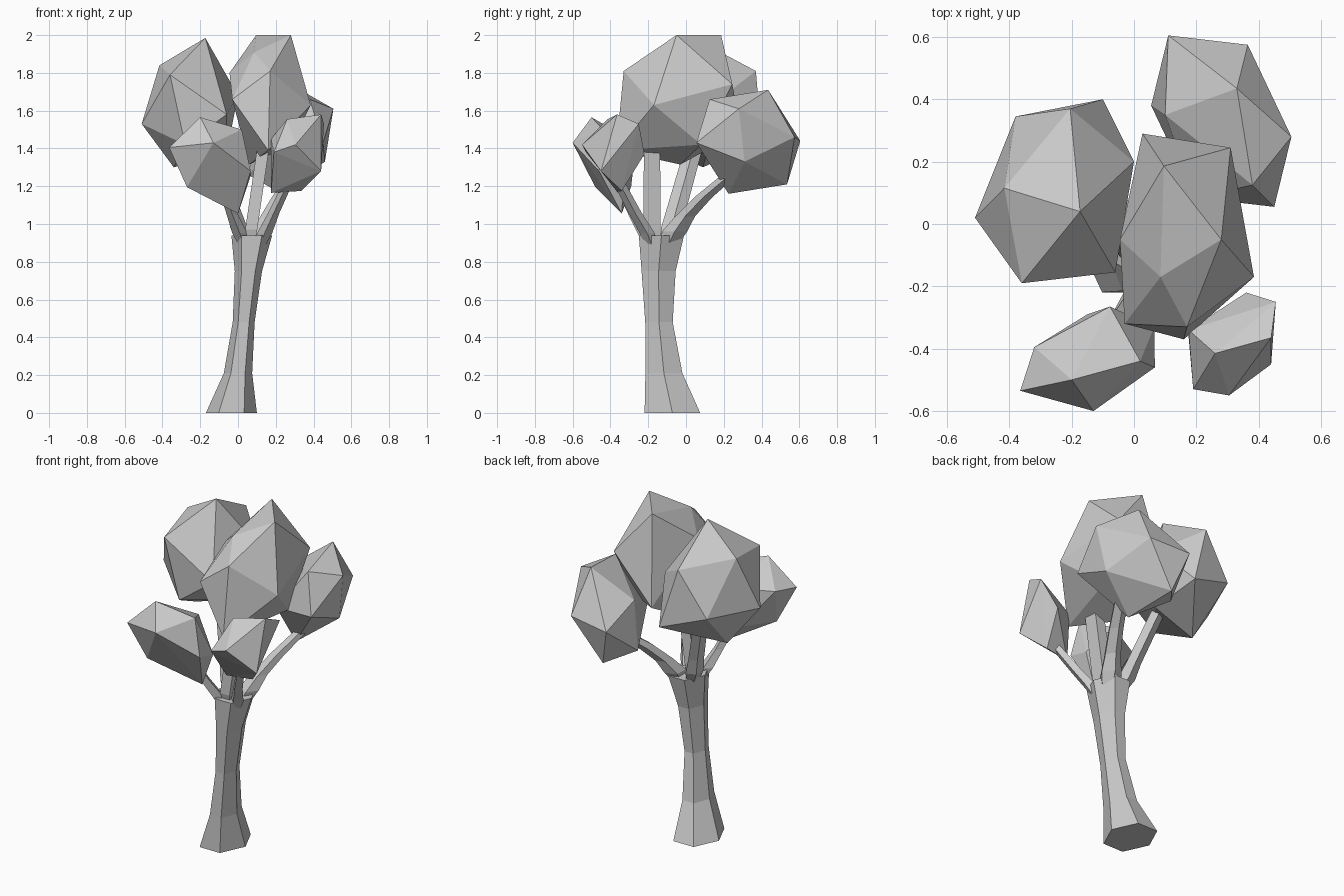
import bpy, bmesh, math
from mathutils import Vector


def finish(name, bm):
    bmesh.ops.recalc_face_normals(bm, faces=bm.faces[:])
    mesh = bpy.data.meshes.new(name)
    bm.to_mesh(mesh)
    bm.free()
    bpy.context.collection.objects.link(bpy.data.objects.new(name, mesh))


def loft(name, rings, sides, turn=0.0):
    """Low-poly tapered limb through horizontal rings (x, y, z, rx, ry)."""
    bm = bmesh.new()
    loops = []
    for x, y, z, rx, ry in rings:
        angles = [turn + math.tau * i / sides for i in range(sides)]
        loops.append([bm.verts.new((x + rx * math.cos(a), y + ry * math.sin(a), z))
                      for a in angles])
    for low, high in zip(loops, loops[1:]):
        for i in range(sides):
            j = (i + 1) % sides
            bm.faces.new((low[i], low[j], high[j], high[i]))
    bm.faces.new(loops[0][::-1])
    bm.faces.new(loops[-1])
    finish(name, bm)


def leaf_clump(name, points, centre=None):
    """Faceted hull; with a centre, every corner is also reflected through it."""
    pts = [Vector(p) for p in points]
    if centre:
        pts += [2 * Vector(centre) - p for p in pts]
    bm = bmesh.new()
    for p in pts:
        bm.verts.new(p)
    bmesh.ops.convex_hull(bm, input=bm.verts[:])
    loose = [v for v in bm.verts if not v.link_faces]
    bmesh.ops.delete(bm, geom=loose, context='VERTS')
    finish(name, bm)


# trunk with flared foot and widening fork
loft("trunk", [(-.035, -.072, 0, .135, .17), (0, -.117, .21, .075, .113),
               (.03, -.143, .48, .058, .084), (.055, -.145, .75, .072, .104),
               (.073, -.130, .94, .108, .138)], 6)

# branches, rooted inside the trunk
loft("branch_left", [(.04, -.11, .86, .02, .03), (0, -.075, .98, .05, .06),
                     (-.03, -.05, 1.08, .042, .055), (-.13, .04, 1.40, .04, .05)], 5)
loft("branch_middle", [(.06, -.17, .86, .03, .04), (.07, -.18, .97, .045, .065),
                       (.14, -.18, 1.45, .045, .06)], 4, math.pi / 4)
loft("branch_back", [(.09, -.12, .84, .03, .04), (.12, -.06, .96, .06, .07),
                     (.155, -.005, 1.04, .045, .055), (.21, .09, 1.14, .04, .05),
                     (.28, .22, 1.25, .035, .045)], 5)
loft("branch_front_left", [(.04, -.18, .86, .02, .03), (.01, -.215, .95, .04, .04),
                           (-.03, -.27, 1.05, .03, .035), (-.10, -.37, 1.25, .025, .03)], 4)
loft("branch_front_right", [(.11, -.17, .86, .02, .03), (.14, -.205, .95, .04, .04),
                            (.19, -.27, 1.06, .03, .035), (.28, -.37, 1.25, .025, .03)], 4)

# leaf clumps
leaf_clump("leaves_left", [
    (-.173, .04, 1.985), (-.416, .115, 1.84), (-.205, .37, 1.81),
    (-.51, .02, 1.53), (-.36, -.19, 1.79), (-.06, -.155, 1.58),
    (-.38, .345, 1.55), (-.10, .40, 1.45), (0, .20, 1.68),
    (-.34, .09, 1.30), (-.06, .11, 1.38), (-.28, -.16, 1.42)])
leaf_clump("leaves_back", [
    (.11, .605, 1.44), (.33, .435, 1.71), (.505, .28, 1.61),
    (.365, .575, 1.46), (.38, .125, 1.66), (.10, .35, 1.54)],
    (.28, .33, 1.435))
leaf_clump("leaves_front_right", [
    (.44, -.365, 1.58), (.26, -.415, 1.555), (.305, -.55, 1.42), (.19, -.53, 1.38),
    (.44, -.45, 1.28), (.455, -.25, 1.53), (.36, -.22, 1.37), (.335, -.34, 1.175),
    (.175, -.36, 1.165), (.175, -.34, 1.45)])
leaf_clump("leaves_middle", [
    (.28, -.05, 2.0), (.096, .186, 2.0), (.31, .245, 1.74), (.027, .29, 1.49),
    (-.045, -.05, 1.80), (.085, -.17, 1.91), (.385, -.17, 1.63), (.16, -.37, 1.39),
    (.17, -.33, 1.81), (-.03, -.32, 1.66), (.06, -.03, 1.315), (.28, .08, 1.42)])
leaf_clump("leaves_front_left", [
    (-.365, -.535, 1.405), (-.2, -.5, 1.565), (.02, -.44, 1.5), (-.13, -.6, 1.43),
    (.067, -.46, 1.28), (-.32, -.395, 1.42), (-.077, -.265, 1.43), (.065, -.33, 1.25),
    (0, -.34, 1.055), (-.27, -.48, 1.195), (-.15, -.29, 1.2)])
